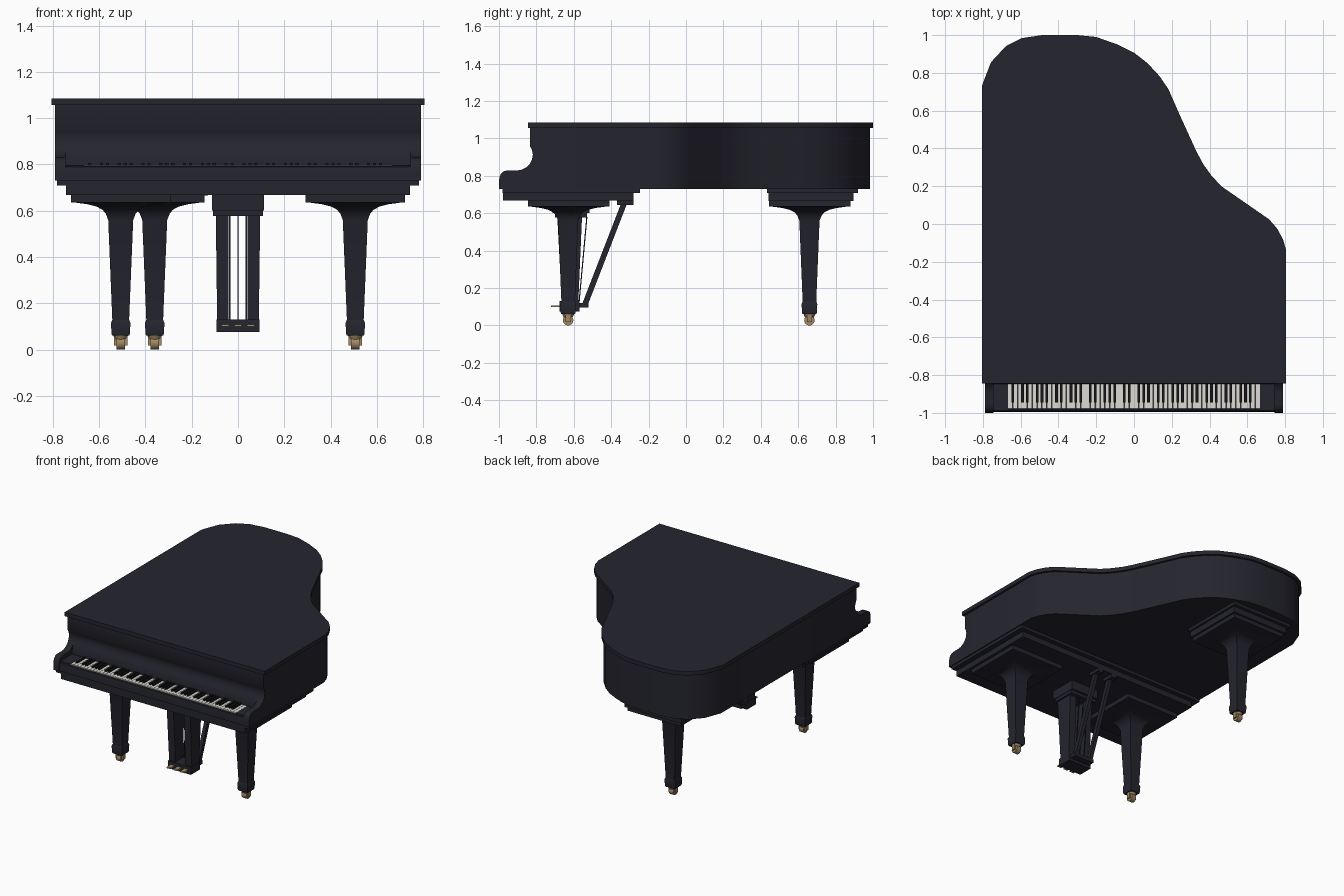
import bpy, bmesh, math
from mathutils import Vector, Matrix

if "Cube" in bpy.data.objects:
    bpy.data.objects.remove(bpy.data.objects["Cube"])


def material(name, rgb):
    m = bpy.data.materials.new(name)
    m.diffuse_color = (*rgb, 1)
    m.use_nodes = True
    m.node_tree.nodes["Principled BSDF"].inputs["Base Color"].default_value = m.diffuse_color
    return m


EBONY = material("ebony lacquer", (0.018, 0.018, 0.028))
IVORY = material("ivory keys", (0.72, 0.71, 0.66))
BLACK = material("black keys", (0.008, 0.008, 0.010))
BRASS = material("brass", (0.36, 0.25, 0.13))


def finish(name, bm, mat):
    bmesh.ops.recalc_face_normals(bm, faces=bm.faces)
    me = bpy.data.meshes.new(name)
    bm.to_mesh(me)
    bm.free()
    me.materials.append(mat)
    ob = bpy.data.objects.new(name, me)
    bpy.context.collection.objects.link(ob)
    return ob


def skin(bm, rings):
    """Join rings of points into a closed solid."""
    vs = [[bm.verts.new(p) for p in r] for r in rings]
    n = len(rings[0])
    for a, b in zip(vs, vs[1:]):
        for i in range(n):
            j = (i + 1) % n
            bm.faces.new((a[i], a[j], b[j], b[i]))
    bm.faces.new(vs[0])
    bm.faces.new(vs[-1])


def add_box(bm, x0, x1, y0, y1, z0, z1):
    skin(bm, [[(x0, y0, z), (x1, y0, z), (x1, y1, z), (x0, y1, z)] for z in (z0, z1)])


def box(name, x0, x1, y0, y1, z0, z1, mat=EBONY):
    bm = bmesh.new()
    add_box(bm, x0, x1, y0, y1, z0, z1)
    return finish(name, bm, mat)


def prism_z(name, pts, z0, z1):
    bm = bmesh.new()
    skin(bm, [[(x, y, z) for x, y in pts] for z in (z0, z1)])
    return finish(name, bm, EBONY)


def prism_x(name, pts, x0, x1):
    bm = bmesh.new()
    skin(bm, [[(x, y, z) for y, z in pts] for x in (x0, x1)])
    return finish(name, bm, EBONY)


def loft(name, sections, mat=EBONY):
    """Sections are (cx, cy, z, half x, half y)."""
    bm = bmesh.new()
    skin(bm, [[(x - a, y - b, z), (x + a, y - b, z), (x + a, y + b, z), (x - a, y + b, z)]
              for x, y, z, a, b in sections])
    return finish(name, bm, mat)


def inset(pts, d):
    """Mitred inset of a clockwise outline."""
    out, n = [], len(pts)
    for i in range(n):
        p, q, r = (Vector(pts[(i + k) % n]) for k in (-1, 0, 1))
        e, f = (q - p).normalized(), (r - q).normalized()
        n1, n2 = Vector((e.y, -e.x)), Vector((f.y, -f.x))
        m = (n1 + n2).normalized()
        out.append(tuple(q + m * d / max(m.dot(n1), 0.3)))
    return out


# Lid and case outline: long straight side, round tail, hollow bent side
curve = [(-.806, .73), (-.757, .857), (-.678, .942), (-.594, .984), (-.488, 1),
         (-.298, 1), (-.2, .99), (-.092, .952), (.003, .905), (.071, .852), (.135, .783),
         (.182, .714), (.245, .571), (.33, .385), (.367, .316), (.409, .258), (.462, .2),
         (.715, .025), (.757, -.023), (.789, -.081), (.806, -.14)]
prism_z("main_lid", [(-.806, -.39)] + curve + [(.806, -.39)], 1.057, 1.086)
box("front_lid", -.806, .806, -.845, -.39, 1.057, 1.086)
case = [(x, max(y, -.80)) for x, y in inset([(-.806, -.845)] + curve + [(.806, -.845)], .016)]
case[0], case[-1] = (case[0][0], -.80), (case[-1][0], -.80)
prism_z("case", case, .73, 1.06)

# Cheeks and fallboard share the hollow front profile
hollow = [(-.80, 1.06), (-.834, 1.06), (-.834, .957), (-.824, .94), (-.819, .915), (-.823, .888),
          (-.835, .865)]
cheek = hollow + [(-.855, .845), (-.878, .833), (-.90, .829), (-.955, .829), (-.976, .824),
                  (-.99, .811), (-.998, .79), (-1, .765), (-1, .73), (-.80, .73)]
for side, s in (("left", -1), ("right", 1)):
    prism_x(side + "_cheek", cheek, s * .745, s * .79)
    box(side + "_key_block", min(s * .668, s * .745), max(s * .668, s * .745), -.982, -.83, .73, .797)
prism_x("fallboard", hollow + [(-.845, .84), (-.847, .80), (-.847, .73), (-.80, .73)], -.745, .745)
prism_x("key_slip", [(-.978, .73), (-.978, .788), (-.982, .793), (-.987, .793), (-.992, .788),
                     (-.994, .775), (-.994, .73)], -.745, .745)

# Keyboard: 52 naturals and 36 sharps
whites, blacks = bmesh.new(), bmesh.new()
w = 1.334 / 52
for i in range(52):
    x = -.667 + i * w
    add_box(whites, x + .001, x + w - .001, -.976, -.84, .735, .796)
    if i < 51 and i % 7 in (0, 2, 3, 5, 6):      # starts on A
        add_box(blacks, x + w - .007, x + w + .007, -.944, -.84, .79, .807)
finish("white_keys", whites, IVORY)
finish("black_keys", blacks, BLACK)

# Stepped key bed and tail leg block
box("key_bed_upper", -.782, .782, -.982, -.246, .708, .733)
box("key_bed_lower", -.743, .743, -.978, -.28, .667, .709)
LX, LY, TX, TY = .507, -.63, -.36, .66
box("tail_block_upper", TX - .245, TX + .245, TY - .227, TY + .26, .708, .735)
box("tail_block_lower", TX - .23, TX + .23, TY - .22, TY + .235, .665, .709)

# Legs with flared tops, feet and casters
for name, x, y in (("front_left", -LX, LY), ("front_right", LX, LY), ("tail", TX, TY)):
    box(name + "_leg_plate", x - .215, x + .215, y - .215, y + .22, .636, .668)
    loft(name + "_leg", [(x, y, z, h, h) for z, h in (
        (.637, .21), (.628, .145), (.618, .105), (.605, .080), (.588, .065), (.56, .054),
        (.12, .036))])
    loft(name + "_foot", [(x, y, .06, .037, .037), (x, y, .07, .04, .04), (x, y, .115, .042, .042),
                          (x, y, .127, .037, .037)])
    bm = bmesh.new()
    bmesh.ops.create_cone(bm, cap_ends=True, segments=16, radius1=.022, radius2=.032, depth=.022,
                          matrix=Matrix.Translation((x, y, .05)))
    bmesh.ops.create_cone(bm, cap_ends=True, segments=20, radius1=.028, radius2=.028, depth=.036,
                          matrix=Matrix.Translation((x, y, .028)) @ Matrix.Rotation(math.pi / 2, 4, 'Y'))
    for s in (-1, 1):
        add_box(bm, x + s * .024 - .005, x + s * .024 + .005, y - .014, y + .014, .018, .055)
    finish(name + "_caster", bm, BRASS)

# Pedal lyre: head, tapered posts, foot, rods and pedals
box("lyre_head", -.112, .112, -.715, -.515, .60, .668)
box("lyre_head_lower", -.108, .108, -.70, -.53, .577, .601)
box("lyre_foot", -.093, .093, -.675, -.57, .075, .13)
for side, s in (("left", -1), ("right", 1)):
    loft(side + "_lyre_post", [(s * .065, -.62, .12, .025, .044), (s * .069, -.622, .58, .027, .066)])
    loft(side + "_brace", [(s * .06, -.545, .10, .013, .016), (s * .06, -.33, .655, .013, .016)])
    box(side + "_brace_top", s * .06 - .022, s * .06 + .022, -.37, -.28, .645, .668)
box("brace_foot", -.08, .08, -.58, -.522, .095, .12)
for i, x in enumerate((-.036, 0, .036)):
    loft(f"pedal_rod_{i}", [(x, -.572, .12, .003, .003), (x, -.53, .58, .003, .003)])
for i, x in enumerate((-.055, 0, .055)):
    loft(f"pedal_{i}", [(x, -.695, .099, .017, .027), (x, -.695, .108, .015, .025)], BRASS)

# Smooth curved faces, keep edges crisp
bpy.ops.object.select_all(action='SELECT')
bpy.context.view_layer.objects.active = bpy.data.objects["case"]
bpy.ops.object.shade_smooth_by_angle(angle=math.radians(32))
